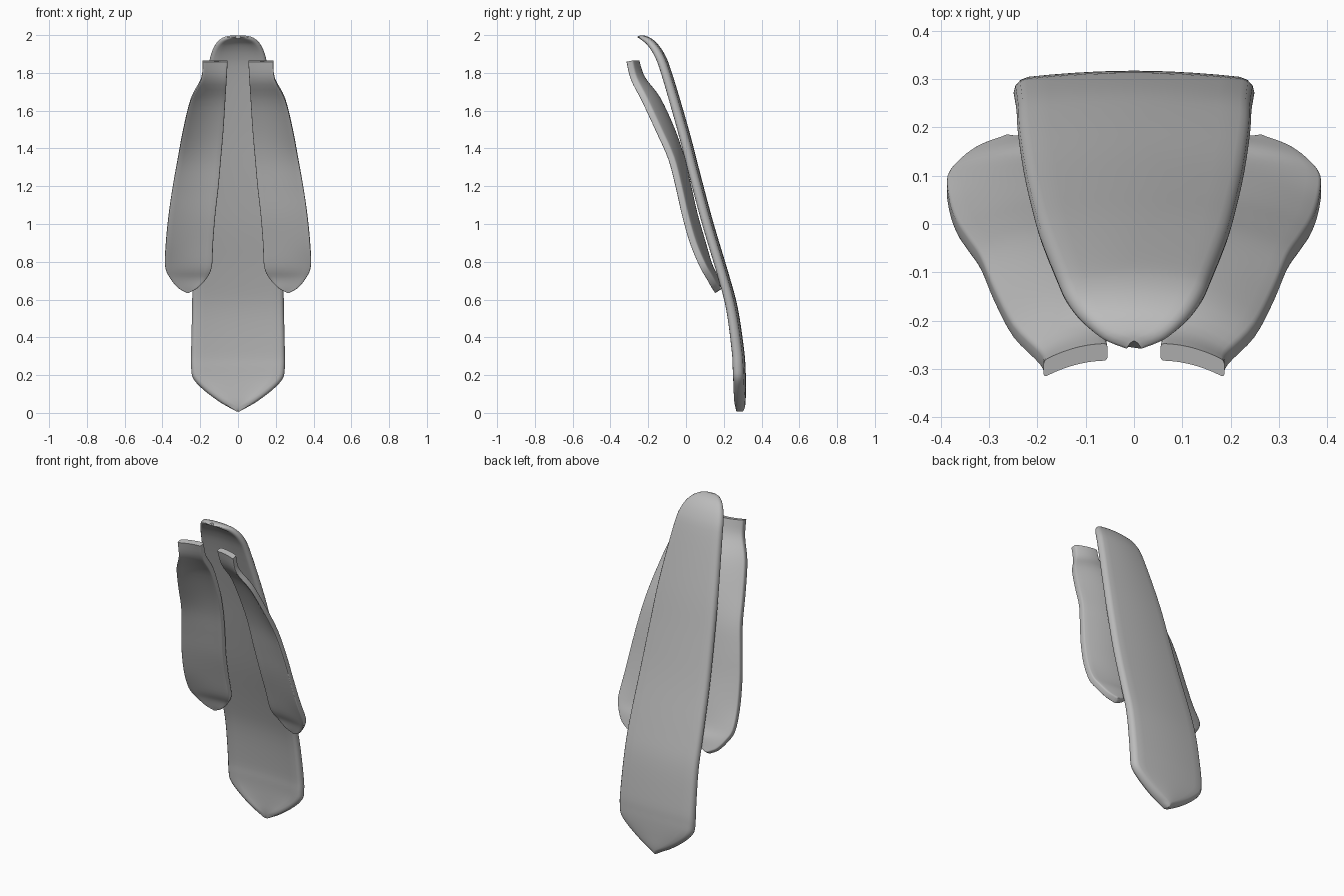
import bpy
import bmesh
import math

cube = bpy.data.objects.get("Cube")
if cube:
    bpy.data.objects.remove(cube, do_unlink=True)

grey = bpy.data.materials.new("plain_grey")
grey.use_nodes = True
GREY = (0.5, 0.5, 0.5, 1)
grey.diffuse_color = GREY
grey.node_tree.nodes["Principled BSDF"].inputs["Base Color"].default_value = GREY


def smooth_rows(rows, steps=4):
    """Catmull-Rom interpolation through the profile rows."""
    out = []
    for i in range(len(rows) - 1):
        a, b = rows[max(i - 1, 0)], rows[i]
        c, d = rows[i + 1], rows[min(i + 2, len(rows) - 1)]
        for k in range(steps):
            t = k / steps
            out.append([q + 0.5 * t * (r - p + t * (2*p - 5*q + 4*r - s + t * (3*(q - r) + s - p)))
                        for p, q, r, s in zip(a, b, c, d)])
    return out + [list(rows[-1])]


def section(half, thick, rx, r, columns=10):
    """Closed plate section with rounded corners, as (x, depth) pairs."""
    flat = half - rx
    pts = [(flat * (2 * i / columns - 1), thick / 2) for i in range(1, columns)]
    for sign in (1, -1):
        for k in range(4):
            a = math.radians(90 - 30 * k) if sign > 0 else math.radians(-30 * k)
            pts.append((flat + rx * math.cos(a), sign * (thick / 2 - r) + r * math.sin(a)))
    right = pts[columns - 1:]
    back = [(-x, -d) for x, d in pts[:columns - 1]]
    return pts[:columns - 1] + right + back + [(-x, -d) for x, d in right]


def make_plate(name, rows, bend, rounding, side=1):
    """Loft of rows (z, x start, x end, y, bend amount, thickness)."""
    rows = smooth_rows(rows)
    bm = bmesh.new()
    rings = []
    for i, (z, x0, x1, y, amount, thick) in enumerate(rows):
        up, down = rows[max(i - 1, 0)], rows[min(i + 1, len(rows) - 1)]
        ty, tz = up[3] - down[3], up[0] - down[0]
        length = math.hypot(ty, tz)
        ny, nz = -tz / length, ty / length
        half, mid = (x1 - x0) / 2, (x0 + x1) / 2
        # keep the rounded rim even where the outline runs slanted
        slope = (up[2] - up[1] - down[2] + down[1]) / 2 / length
        r = rounding * thick / 2
        rx = min(r * math.hypot(1, slope), half * 0.9)
        ring = []
        for x, d in section(half, thick, rx, r):
            t = (x / half + 1) / 2
            ring.append(bm.verts.new((side * (mid + x), y + bend(t) * amount + d * ny, z + d * nz)))
        rings.append(ring)
    n = len(rings[0])
    for a, b in zip(rings, rings[1:]):
        for j in range(n):
            k = (j + 1) % n
            bm.faces.new((a[j], a[k], b[k], b[j]))
    bm.faces.new(rings[0])
    bm.faces.new(rings[-1])
    bmesh.ops.recalc_face_normals(bm, faces=bm.faces)
    mesh = bpy.data.meshes.new(name)
    bm.to_mesh(mesh)
    bm.free()
    mesh.materials.append(grey)
    obj = bpy.data.objects.new(name, mesh)
    bpy.context.collection.objects.link(obj)
    bpy.ops.object.select_all(action="DESELECT")
    obj.select_set(True)
    bpy.context.view_layer.objects.active = obj
    bpy.ops.object.shade_smooth_by_angle(angle=math.radians(42))
    return obj


# Long centre panel: (z, half width, y, thickness), lip at the top, point at the foot
centre = [
    (1.99, .015, -.243, .015), (1.985, .065, -.222, .025), (1.96, .11, -.182, .035),
    (1.9, .142, -.138, .042), (1.8, .16, -.098, .045), (1.5, .195, -.01, .048),
    (1.25, .213, .055, .048), (1, .228, .122, .048), (.73, .24, .203, .048),
    (.55, .243, .25, .05), (.33, .248, .281, .054), (.24, .248, .287, .056),
    (.18, .236, .289, .056), (.12, .18, .289, .056), (.06, .1, .288, .055),
    (.025, .04, .287, .046), (.008, .008, .286, .03),
]
make_plate("centre_panel", [(z, -h, h, y, .015, t) for z, h, y, t in centre],
           lambda t: -(2 * t - 1) ** 2, .95)

# Curved side flaps: (z, inner x, outer x, outer y, setback of the inner edge)
flap = [
    (1.862, .055, .187, -.3, .035), (1.77, .06, .195, -.278, .045),
    (1.66, .067, .25, -.222, .07), (1.5, .077, .29, -.147, .07),
    (1.35, .09, .318, -.08, .055), (1.2, .103, .345, -.04, .05),
    (1.05, .12, .367, -.006, .05), (.9, .132, .382, .037, .05),
    (.78, .138, .386, .088, .035), (.72, .165, .36, .122, .03),
    (.67, .21, .32, .15, .015), (.645, .255, .275, .166, .005),
]
for name, side in (("left_flap", 1), ("right_flap", -1)):
    make_plate(name, [row + (.036,) for row in flap], lambda t: 1 - t * t, .4, side)
